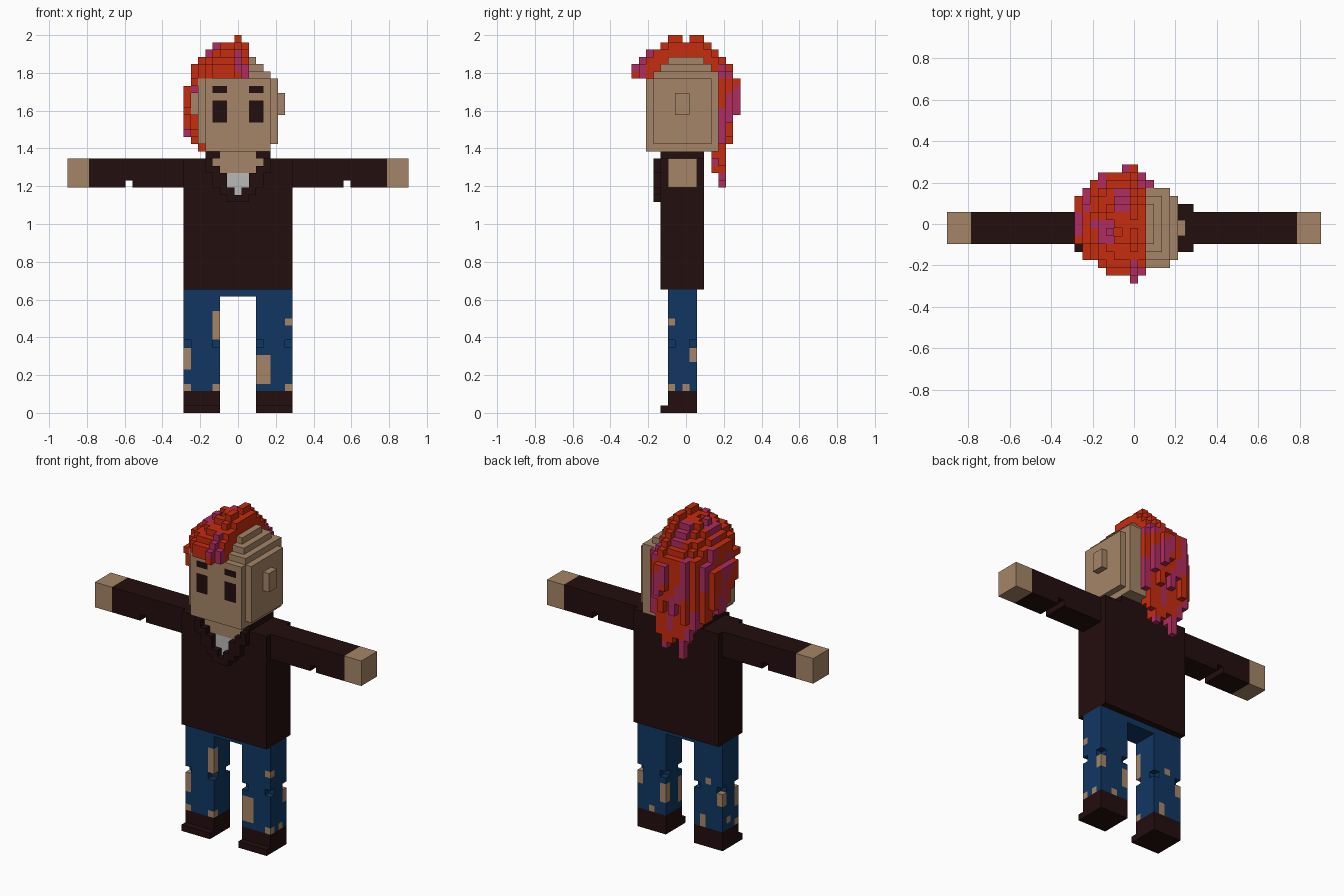
import bpy, bmesh, math, random
from itertools import product

if "Cube" in bpy.data.objects:
    bpy.data.objects.remove(bpy.data.objects["Cube"], do_unlink=True)

random.seed(4)
U = 2 / 52  # edge length of one cube cell

COLOURS = {
    "skin": (0.376, 0.235, 0.136),
    "dark_cloth": (0.0176, 0.0044, 0.0044),
    "denim": (0.0052, 0.037, 0.122),
    "shirt_grey": (0.485, 0.485, 0.485),
    "hair_red": (0.565, 0.025, 0.0045),
    "hair_pink": (0.434, 0.025, 0.117),
}
MATS = {}
for cname, rgb in COLOURS.items():
    m = bpy.data.materials.new(cname)
    m.use_nodes = True
    m.diffuse_color = (*rgb, 1)
    bsdf = m.node_tree.nodes["Principled BSDF"]
    bsdf.inputs["Base Color"].default_value = (*rgb, 1)
    bsdf.inputs["Roughness"].default_value = 0.9
    MATS[cname] = m


def block(cells, xs, ys, zs, colour):
    """Fill an inclusive range of cells with one colour."""
    for c in product(*(range(a, b + 1) for a, b in (xs, ys, zs))):
        cells[c] = colour


def paint(cells, xs, ys, zs, colour):
    """Recolour only the cells that already exist."""
    for c in product(*(range(a, b + 1) for a, b in (xs, ys, zs))):
        if c in cells:
            cells[c] = colour


# Corner offsets of the two in-plane axes for a cube face
RING = ((0, 0), (1, 0), (1, 1), (0, 1))


def build(name, cells):
    """Skin the outside of a set of cells, then merge flat areas of one colour."""
    used = sorted(set(cells.values()))
    bm = bmesh.new()
    verts = {}
    for c, colour in cells.items():
        for axis, side in product(range(3), (0, 1)):
            near = list(c)
            near[axis] += 1 if side else -1
            if tuple(near) in cells:
                continue
            ring = []
            for a, b in (RING if side else RING[::-1]):
                p = list(c)
                p[axis] += side
                p[(axis + 1) % 3] += a
                p[(axis + 2) % 3] += b
                p = tuple(p)
                if p not in verts:
                    verts[p] = bm.verts.new(((p[0] - .5) * U, (p[1] - .5) * U, p[2] * U))
                ring.append(verts[p])
            bm.faces.new(ring).material_index = used.index(colour)
    bmesh.ops.dissolve_limit(bm, angle_limit=0.01, verts=bm.verts[:], edges=bm.edges[:],
                             delimit={'MATERIAL'})
    me = bpy.data.meshes.new(name)
    bm.to_mesh(me)
    bm.free()
    for colour in used:
        me.materials.append(MATS[colour])
    ob = bpy.data.objects.new(name, me)
    bpy.context.collection.objects.link(ob)
    return ob


def span(side, a, b):
    """Range along x, mirrored for the right side."""
    return (a, b) if side > 0 else (-b, -a)


# Torso with open neckline and undershirt
torso = {}
block(torso, (-7, 7), (-3, 2), (17, 34), "dark_cloth")
block(torso, (-4, 4), (-3, 2), (35, 35), "dark_cloth")
for k, w, colour in ((35, 2, "skin"), (34, 3, "skin"), (33, 2, "skin"),
                     (32, 1, "shirt_grey"), (31, 1, "shirt_grey"), (30, 0, "shirt_grey")):
    paint(torso, (-w, w), (-3, -3), (k, k), colour)
build("torso", torso)

# Raised V collar on the chest
collar = {}
for s in (1, -1):
    for k, a, b in ((34, 4, 4), (33, 3, 4), (32, 2, 3), (31, 2, 3), (30, 1, 2), (29, 0, 1)):
        block(collar, span(s, a, b), (-4, -4), (k, k), "dark_cloth")
build("collar", collar)

# Arms with a notch under each elbow
for s, side in ((1, "left"), (-1, "right")):
    arm = {}
    block(arm, span(s, 8, 20), (-2, 1), (31, 34), "dark_cloth")
    block(arm, span(s, 21, 23), (-2, 1), (31, 34), "skin")
    for j in range(-2, 2):
        del arm[(15 * s, j, 31)]
    build(side + "_arm", arm)

# Trousers: waist, legs, missing knee corners and torn patches
hips = {}
block(hips, (-7, 7), (-2, 1), (16, 16), "denim")
build("hips", hips)
TEARS = {
    "left": [((3, 4), (-2, -2), (4, 7)), ((7, 7), (-2, -2), (12, 12)), ((7, 7), (1, 1), (7, 8)),
             ((7, 7), (-2, -2), (3, 3)), ((7, 7), (0, 0), (3, 3)), ((5, 5), (1, 1), (3, 3)),
             ((3, 3), (1, 1), (5, 7))],
    "right": [((-3, -3), (-2, -2), (10, 13)), ((-7, -7), (-2, -2), (6, 9)),
              ((-7, -7), (-2, -2), (3, 3)), ((-3, -3), (-2, -2), (3, 3)),
              ((-7, -7), (1, 1), (7, 8)), ((-7, -7), (0, 0), (4, 4)),
              ((-4, -4), (1, 1), (3, 4)), ((-5, -5), (1, 1), (10, 10))],
}
for s, side in ((1, "left"), (-1, "right")):
    leg = {}
    block(leg, span(s, 3, 7), (-2, 1), (3, 15), "denim")
    for tear in TEARS[side]:
        paint(leg, *tear, "skin")
    for i, j in product((3, 7), (-2, 1)):
        del leg[(i * s, j, 9)]
    build(side + "_leg", leg)

    shoe = {}
    block(shoe, span(s, 3, 7), (-2, 1), (0, 2), "dark_cloth")
    block(shoe, span(s, 3, 7), (-3, -3), (0, 0), "dark_cloth")
    build(side + "_shoe", shoe)

# Head: core, side plates, stepped crown, ears, eyes and brows
head = {}
block(head, (-4, 4), (-5, 4), (36, 45), "skin")
block(head, (-5, 5), (-4, 3), (37, 45), "skin")
for k, w in ((46, 4), (47, 3), (48, 2)):
    block(head, (-w, w), (-w, w), (k, k), "skin")
for s in (1, -1):
    block(head, span(s, 6, 6), (-1, 0), (41, 43), "skin")
    paint(head, span(s, 2, 3), (-5, -5), (40, 42), "dark_cloth")
    paint(head, span(s, 2, 3), (-5, -5), (44, 44), "dark_cloth")
build("head", head)

# Hair: cells first, streak colours afterwards
hair = set()
# cap over the crown, swept to the right side
for k, left, front, back in ((46, 6, 7, 6), (47, 6, 7, 6), (48, 5, 6, 5),
                             (49, 4, 5, 4), (50, 3, 3, 3)):
    for i, j in product(range(-left, 2), range(-front, back + 1)):
        reach = (front if j < 0 else back) + .05
        if (i / (left + .4)) ** 2 + (j / reach) ** 2 <= 1:
            if k < 50 or random.random() > .15:
                hair.add((i, j, k))
hair |= {(0, j, 51) for j in (-2, -1, 1, 2)}
hair |= {(0, j, 50) for j in range(-3, 4)}
# back curtain with uneven strand tips
for i, tip in zip(range(-5, 3), (36, 34, 31, 34, 33, 32, 34, 37)):
    hair |= {(i, 5, k) for k in range(tip, 47)}
    hair |= {(i, 4, k) for k in range(max(tip + 1, 33), 36)}
    if -5 < i < 2:
        hair |= {(i, 6, k) for k in range(random.choice((37, 38, 40)), 47)}
    if i in (-1, 0):
        hair |= {(i, 7, k) for k in range(41 - i, 46)}
hair |= {(2, 4, 46), (2, 5, 46)}
# right side curtain, hanging past the ear
for j in range(-4, 5):
    hair.add((-6, j, 45))
for j, tip in zip(range(-2, 4), (42, 41, 39, 38, 38, 39)):
    hair |= {(-7, j, k) for k in range(tip, 45)}
for j, tip in zip(range(1, 5), (39, 38, 37, 37)):
    hair |= {(-6, j, k) for k in range(tip, 46)}
hair |= {(-6, j, 44) for j in range(-2, 1)}
hair |= {(-5, 4, k) for k in range(36, 47)}


def streak(i, j, k):
    if k >= 46:
        wave = math.sin(1.1 * i + .9 * j + .4) + math.sin(.8 * i - .5 * j + .6 * k)
        return wave > .55
    return math.sin(1.7 * i + 1.2 * j + .45 * k) + .5 * math.sin(.9 * k + i) > .45


build("hair", {c: "hair_pink" if streak(*c) else "hair_red"
               for c in sorted(hair) if c not in head})
